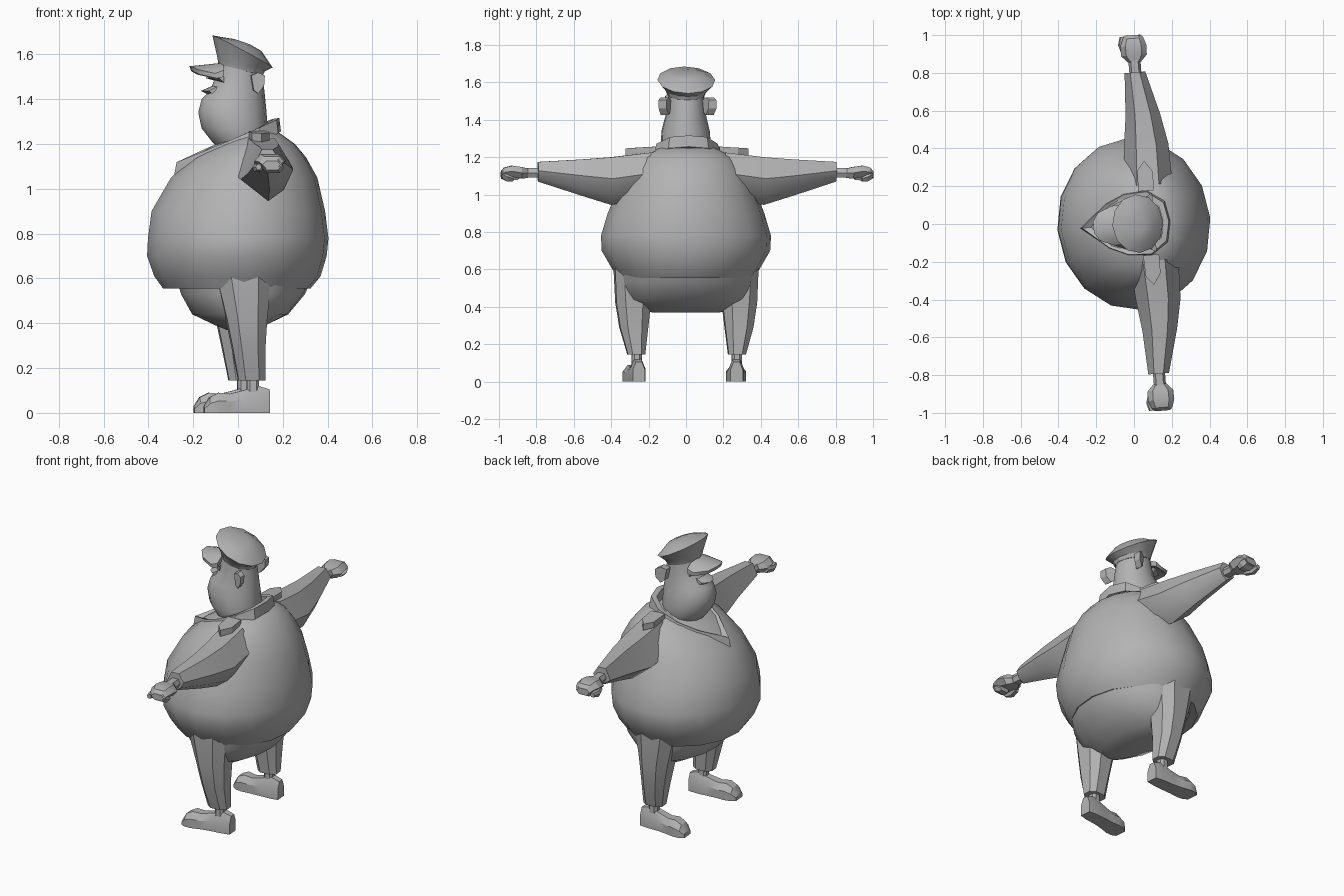
import bpy, bmesh
from math import sin, cos, pi, radians

if "Cube" in bpy.data.objects:
    bpy.data.objects.remove(bpy.data.objects["Cube"], do_unlink=True)

TURN = radians(4.5)  # whole figure stands slightly turned

grey = bpy.data.materials.new("plain_grey")
grey.use_nodes = True
grey.diffuse_color = (0.45, 0.45, 0.45, 1)
grey.node_tree.nodes["Principled BSDF"].inputs["Base Color"].default_value = (0.45, 0.45, 0.45, 1)


def loft(name, rings, pair=False, angle=35, closed=False):
    """Skin a list of equal rings; cap the ends unless the loop is closed."""
    bm = bmesh.new()
    loops = [[bm.verts.new(p) for p in ring] for ring in rings]
    n = len(loops[0])
    joins = list(zip(loops, loops[1:]))
    if closed:
        joins.append((loops[-1], loops[0]))
    for a, b in joins:
        for i in range(n):
            j = (i + 1) % n
            bm.faces.new((a[i], a[j], b[j], b[i]))
    if not closed:
        bm.faces.new(loops[0])
        bm.faces.new(loops[-1])
    bmesh.ops.recalc_face_normals(bm, faces=bm.faces)
    mesh = bpy.data.meshes.new(name)
    bm.to_mesh(mesh)
    bm.free()
    mesh.materials.append(grey)
    mesh.shade_smooth()
    mesh.set_sharp_from_angle(angle=radians(angle))
    ob = bpy.data.objects.new(name, mesh)
    bpy.context.collection.objects.link(ob)
    ob.rotation_euler.z = TURN
    if pair:
        mod = ob.modifiers.new("other_side", 'MIRROR')
        mod.use_axis = (False, True, False)
        mod.use_clip = False
    return ob


def oval(z, front, back, half, n=16, lean=0.0):
    """Level ring from front x to back x; lean tilts it from front to back."""
    mid, r = (front + back) / 2, (back - front) / 2
    return [(mid + r * cos(2 * pi * i / n), half * sin(2 * pi * i / n),
             z + lean * cos(2 * pi * i / n)) for i in range(n)]


def box_ring(x, y, hx, hy, z):
    """Level rectangle with cut corners."""
    return [(x + hx * a, y + hy * b, z) for a, b in
            ((-1, -.5), (-.5, -1), (.5, -1), (1, -.5), (1, .5), (.5, 1), (-.5, 1), (-1, .5))]


def side_ring(y, x, hx, top, low, shape):
    """Upright ring across an arm or hand."""
    return [(x + hx * a, y, low + (top - low) * b) for a, b in shape]


# Jacket: big round belly, sloping up to the back of the neck
loft("jacket", [oval(*r) for r in (
    (.565, -.27, .30, .34), (.555, -.335, .325, .365), (.61, -.375, .37, .40),
    (.70, -.407, .397, .452), (.78, -.403, .405, .456), (.90, -.387, .39, .42),
    (1.05, -.30, .355, .36), (1.14, -.20, .305, .31),
    (1.20, -.10, .255, .255), (1.25, .0, .185, .15))], angle=50)

# Trouser seat
loft("trouser_seat", [oval(*r) for r in (
    (.62, -.28, .34, .37), (.53, -.255, .30, .365), (.44, -.205, .225, .33),
    (.39, -.10, .12, .26), (.37, -.05, .07, .18))], angle=50)

# Trouser legs, ankles and shoes
loft("trouser_legs", [box_ring(*r) for r in (
    (.0, .30, .125, .085, .62), (.015, .285, .09, .092, .42),
    (.025, .282, .073, .075, .29), (.04, .27, .06, .046, .145))], pair=True, angle=30)
loft("ankles", [box_ring(.045, .268, .027, .027, z) for z in (.08, .17)], pair=True)


def shoe_ring(x, y, half, top):
    return [(x, y - half, 0), (x, y - half, top * .6), (x, y - half * .5, top),
            (x, y + half * .5, top), (x, y + half, top * .6), (x, y + half, 0)]


loft("shoes", [shoe_ring(*r) for r in (
    (.12, .262, .033, .105), (.07, .264, .04, .12), (.0, .266, .042, .10),
    (-.06, .272, .046, .085), (-.11, .277, .054, .09), (-.15, .28, .05, .07),
    (-.175, .282, .034, .03))], pair=True, angle=30)

# Sleeves, wrists and hands
SLEEVE = ((-.45, 1), (.45, 1), (1, .55), (.65, .2), (.05, 0), (-1, .38))
HEX = ((-.6, 1), (.6, 1), (1, .5), (.6, 0), (-.6, 0), (-1, .5))
loft("sleeves", [side_ring(*r, SLEEVE) for r in (
    (.20, .09, .13, 1.225, .98), (.41, .097, .118, 1.20, .945),
    (.57, .092, .092, 1.188, .995), (.80, .068, .055, 1.175, 1.07))], pair=True, angle=30)
loft("wrists", [side_ring(y, .07, .032, 1.142, 1.092, HEX) for y in (.78, .87)], pair=True)
loft("hands", [side_ring(*r, HEX) for r in (
    (.855, .07, .035, 1.14, 1.09), (.89, .07, .068, 1.148, 1.085),
    (.94, .07, .07, 1.155, 1.095), (.98, .072, .055, 1.145, 1.095),
    (.997, .072, .04, 1.125, 1.09))], pair=True, angle=25)
loft("curled_fingers", [side_ring(*r, HEX) for r in (
    (.935, .085, .035, 1.10, 1.07), (.965, .08, .05, 1.12, 1.07),
    (.992, .075, .045, 1.13, 1.085))], pair=True, angle=25)
loft("thumbs", [side_ring(*r, HEX) for r in (
    (.90, .025, .02, 1.12, 1.08), (.95, .01, .02, 1.11, 1.075),
    (.993, .015, .013, 1.11, 1.085))], pair=True, angle=25)

# Shoulder straps with a pointed outer end
strap = ((.12, .17), (.12, .27), (.08, .33), (.04, .28), (.035, .17))
loft("shoulder_straps", [[(x, y, z - .06 * (y - .17)) for x, y in strap]
                         for z in (1.215, 1.257)], pair=True, angle=20)

# Collar: sloping band, pointed at the chest
edge = [(.185, 0), (.165, .10), (.08, .165), (-.04, .16), (-.14, .115), (-.275, 0)]
edge += [(x, -y) for x, y in edge[-2:0:-1]]


def collar_ring(x, y):
    top = 1.237 + .43 * x
    ix, iy = .02 + (x - .02) * .82, y * .82
    return [(x * 1.04, y * 1.08, top - .06), (x, y, top),
            (ix, iy, top - .005), (ix, iy, top - .07)]


loft("collar", [collar_ring(x, y) for x, y in edge], closed=True, angle=30)

# Head with a heavy jaw
loft("head", [oval(*r, n=14) for r in (
    (1.16, -.07, .12, .10), (1.215, -.12, .13, .128), (1.27, -.163, .132, .135),
    (1.34, -.178, .128, .13), (1.40, -.163, .122, .115), (1.44, -.125, .118, .105),
    (1.50, -.10, .108, .098), (1.56, -.085, .098, .093))], angle=45)

# Nose, brows and ears
loft("nose", [[(-.09, .055 * s, 1.475 - .015 * abs(s)), (-.185 + .05 * abs(s), .055 * s, 1.437),
               (-.08, .055 * s, 1.395)] for s in (-1, -.4, .4, 1)], angle=40)
loft("brows", [[(-.07, y, 1.505), (x, y, 1.495), (-.07, y, 1.475)]
               for y, x in ((.01, -.135), (.05, -.145), (.085, -.09))], pair=True, angle=30)
ear = ((.05, 1.505), (.08, 1.52), (.108, 1.505), (.105, 1.46), (.08, 1.425), (.06, 1.44))
loft("ears", [[(x, y + (x - .05) * .5, z) for x, z in ear] for y in (.085, .127)],
     pair=True, angle=30)

# Cap: tilted band flaring to a wide domed crown, and a drooping peak
loft("cap", [oval(*r) for r in (
    (1.53, -.088, .11, .10, 12, -.025), (1.555, -.092, .12, .11, 12, -.03),
    (1.613, -.115, .155, .155, 12, -.072), (1.645, -.06, .105, .10, 12, -.03),
    (1.655, -.02, .06, .05, 12, -.014))], angle=28)
loft("cap_peak", [[(-.07, y, z + .025), (x, y, z + .01), (x + .008, y, z - .012), (-.07, y, z - .005)]
                  for y, x, z in ((-.105, -.11, 1.505), (-.075, -.185, 1.522), (-.03, -.215, 1.537),
                                  (.03, -.215, 1.537), (.075, -.185, 1.522), (.105, -.11, 1.505))],
     angle=40)
